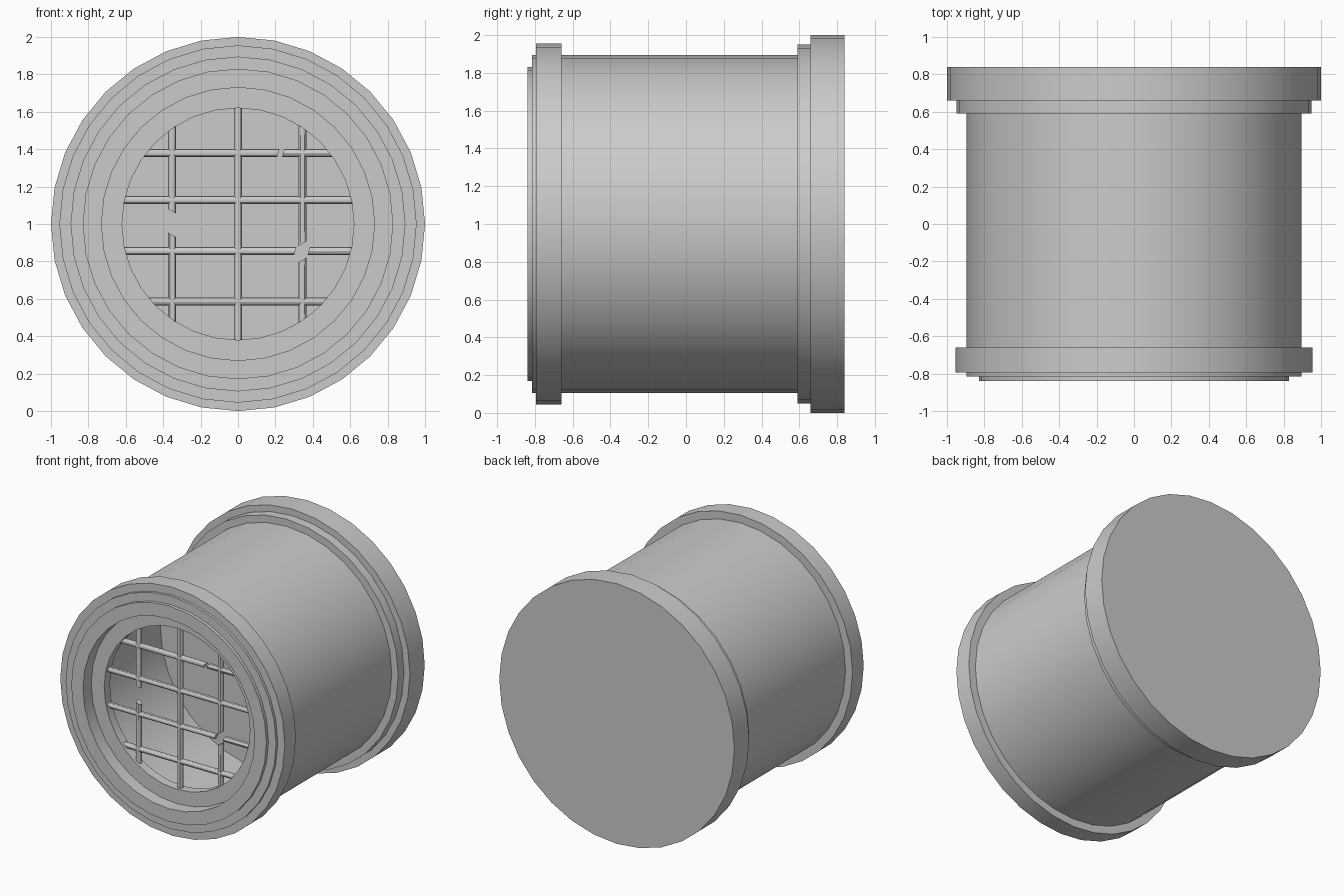
import bpy, bmesh, math
from mathutils import Vector

if "Cube" in bpy.data.objects:
    bpy.data.objects.remove(bpy.data.objects["Cube"])

ZC = 1.0      # height of the pipe axis
SEGS = 32


def finish(bm, name):
    bmesh.ops.recalc_face_normals(bm, faces=bm.faces)
    me = bpy.data.meshes.new(name)
    bm.to_mesh(me)
    bm.free()
    ob = bpy.data.objects.new(name, me)
    bpy.context.collection.objects.link(ob)
    bpy.ops.object.select_all(action='DESELECT')
    ob.select_set(True)
    bpy.context.view_layer.objects.active = ob
    bpy.ops.object.shade_smooth_by_angle(angle=math.radians(30))
    return ob


def lathe(name, profile):
    """Revolve (radius, y) points round the pipe axis."""
    bm = bmesh.new()
    rings = []
    for r, y in profile:
        ring = []
        for i in range(SEGS):
            a = 2 * math.pi * i / SEGS
            ring.append(bm.verts.new((r * math.cos(a), y, ZC + r * math.sin(a))))
        rings.append(ring)
    for r0, r1 in zip(rings, rings[1:]):
        for i in range(SEGS):
            j = (i + 1) % SEGS
            bm.faces.new((r0[i], r0[j], r1[j], r1[i]))
    bm.faces.new(rings[0])     # flat back
    bm.faces.new(rings[-1])    # inner end wall
    return finish(bm, name)


def bar(name, vertical, pos, start, end, skew0=0.0, skew1=0.0, r=0.021, y=-0.70):
    """Round bar; skew slants the broken ends."""
    bm = bmesh.new()
    n = 12
    rings = []
    for t, skew in ((start, skew0), (end, skew1)):
        ring = []
        for i in range(n):
            a = 2 * math.pi * i / n
            side, depth = r * math.cos(a), r * math.sin(a)
            along = t + skew * math.cos(a)
            co = (pos + side, y + depth, along) if vertical else (along, y + depth, pos + side)
            ring.append(bm.verts.new(co))
        rings.append(ring)
    for i in range(n):
        j = (i + 1) % n
        bm.faces.new((rings[0][i], rings[0][j], rings[1][j], rings[1][i]))
    bm.faces.new(rings[0])
    bm.faces.new(rings[1])
    return finish(bm, name)


# pipe shell: back flange, body, front collar, stepped rim, recess and hollow inside
lathe("pipe_shell", [
    (1.0, 0.84), (1.0, 0.66), (0.95, 0.66), (0.95, 0.59), (0.895, 0.59),
    (0.895, -0.66), (0.955, -0.66), (0.955, -0.795), (0.895, -0.795),
    (0.895, -0.815), (0.83, -0.815), (0.83, -0.84), (0.73, -0.84),
    (0.73, -0.74), (0.62, -0.74), (0.62, -0.67), (0.87, -0.67), (0.87, 0.30)])


def reach(offset):
    return math.sqrt(0.635 ** 2 - offset ** 2)


# vertical grate bars, two of them broken
h = reach(0.35)
bar("grate_bar_middle", True, 0.0, ZC - reach(0), ZC + reach(0))
bar("grate_bar_left_upper", True, -0.352, 1.068, ZC + h, skew0=-0.012)
bar("grate_bar_left_lower", True, -0.352, ZC - h, 0.942, skew1=-0.012)
bar("grate_bar_right_upper", True, 0.345, 0.895, ZC + h, skew0=0.013)
bar("grate_bar_right_lower", True, 0.345, ZC - h, 0.808, skew1=0.013)

# horizontal grate bars, two of them broken
for label, z, gap in (("top", 1.38, (0.215, 0.242)), ("upper", 1.128, None),
                      ("lower", 0.855, (0.306, 0.378)), ("bottom", 0.585, None)):
    w = reach(z - ZC)
    if gap:
        bar(f"grate_bar_{label}_left", False, z, -w, gap[0], skew1=0.006)
        bar(f"grate_bar_{label}_right", False, z, gap[1], w, skew0=0.006)
    else:
        bar(f"grate_bar_{label}", False, z, -w, w)
